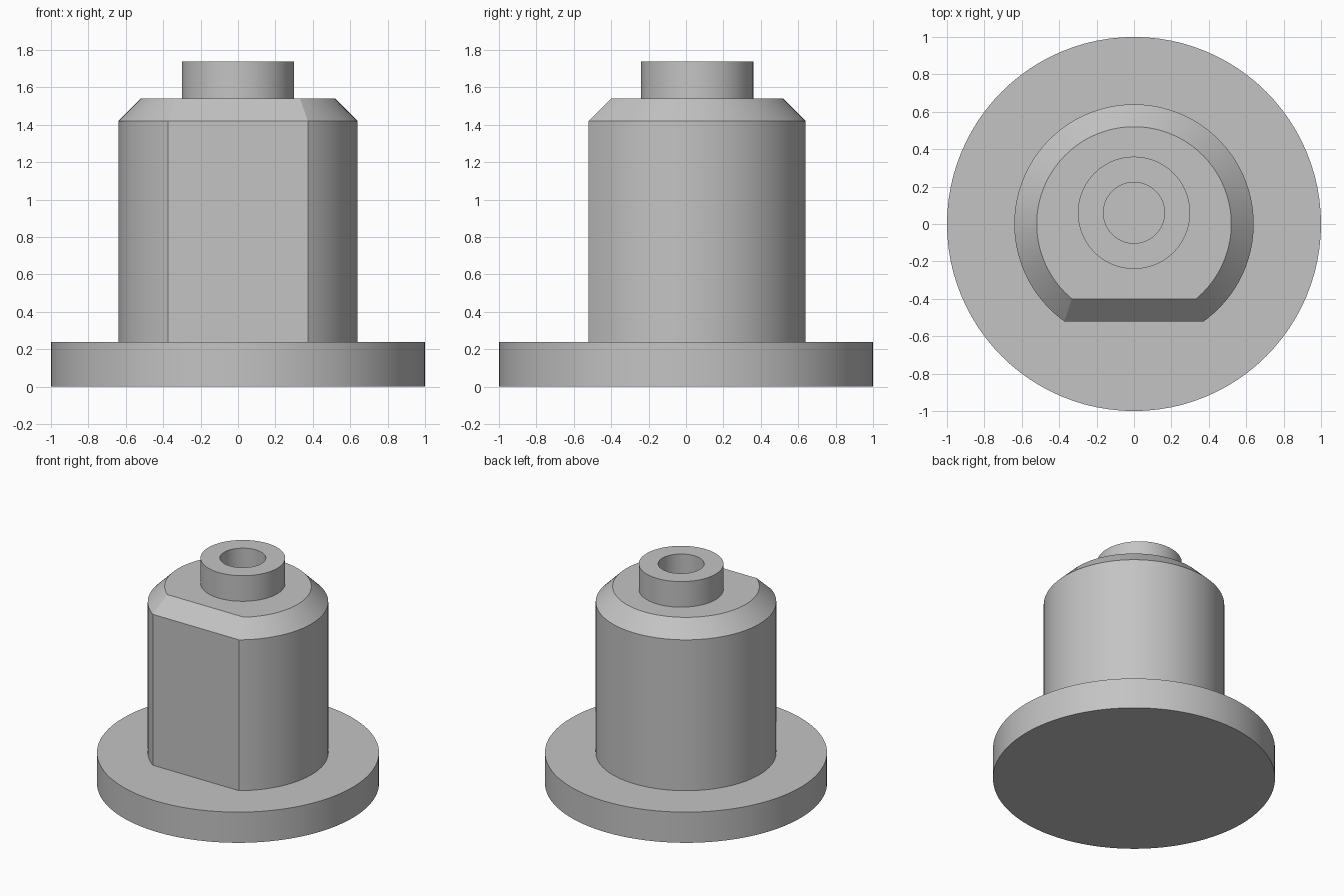
import bpy, bmesh, math

cube = bpy.data.objects.get("Cube")
if cube:
    bpy.data.objects.remove(cube, do_unlink=True)

GREY = (0.55, 0.55, 0.55, 1)
mat = bpy.data.materials.new("plain grey")
mat.use_nodes = True
mat.diffuse_color = GREY
mat.node_tree.nodes["Principled BSDF"].inputs["Base Color"].default_value = GREY
SEGMENTS = 96


def circle(radius, z, y=0):
    step = math.tau / SEGMENTS
    return [(radius * math.cos(i * step), y + radius * math.sin(i * step), z)
            for i in range(SEGMENTS)]


def d_shape(radius, flat, z):
    """Circle cut by a straight flat at the front, at y = -flat."""
    start = -math.asin(flat / radius)
    step = (math.pi - 2 * start) / (SEGMENTS - 1)
    return [(radius * math.cos(start + i * step), radius * math.sin(start + i * step), z)
            for i in range(SEGMENTS)]


def loft(name, sections):
    """Skin closed sections in order and cap both ends."""
    bm = bmesh.new()
    rings = [[bm.verts.new(p) for p in section] for section in sections]
    for low, high in zip(rings, rings[1:]):
        for i in range(SEGMENTS):
            j = (i + 1) % SEGMENTS
            bm.faces.new((low[i], low[j], high[j], high[i]))
    bm.faces.new(rings[0][::-1])
    bm.faces.new(rings[-1])
    bmesh.ops.recalc_face_normals(bm, faces=bm.faces)
    mesh = bpy.data.meshes.new(name)
    bm.to_mesh(mesh)
    bm.free()
    mesh.materials.append(mat)
    obj = bpy.data.objects.new(name, mesh)
    bpy.context.collection.objects.link(obj)
    bpy.ops.object.select_all(action='DESELECT')
    obj.select_set(True)
    bpy.context.view_layer.objects.active = obj
    bpy.ops.object.shade_smooth_by_angle(angle=math.radians(25))
    return obj


# Round base flange
loft("base_flange", [circle(1, 0), circle(1, 0.24)])

# Body with a front flat and a chamfered top
loft("body", [d_shape(0.64, 0.52, 0.22), d_shape(0.64, 0.52, 1.42),
              d_shape(0.52, 0.40, 1.54)])

# Offset boss with a blind bore
BOSS_Y = 0.06
loft("bored_boss", [circle(0.30, 1.52, BOSS_Y), circle(0.30, 1.74, BOSS_Y),
                    circle(0.163, 1.74, BOSS_Y), circle(0.163, 1.545, BOSS_Y)])
